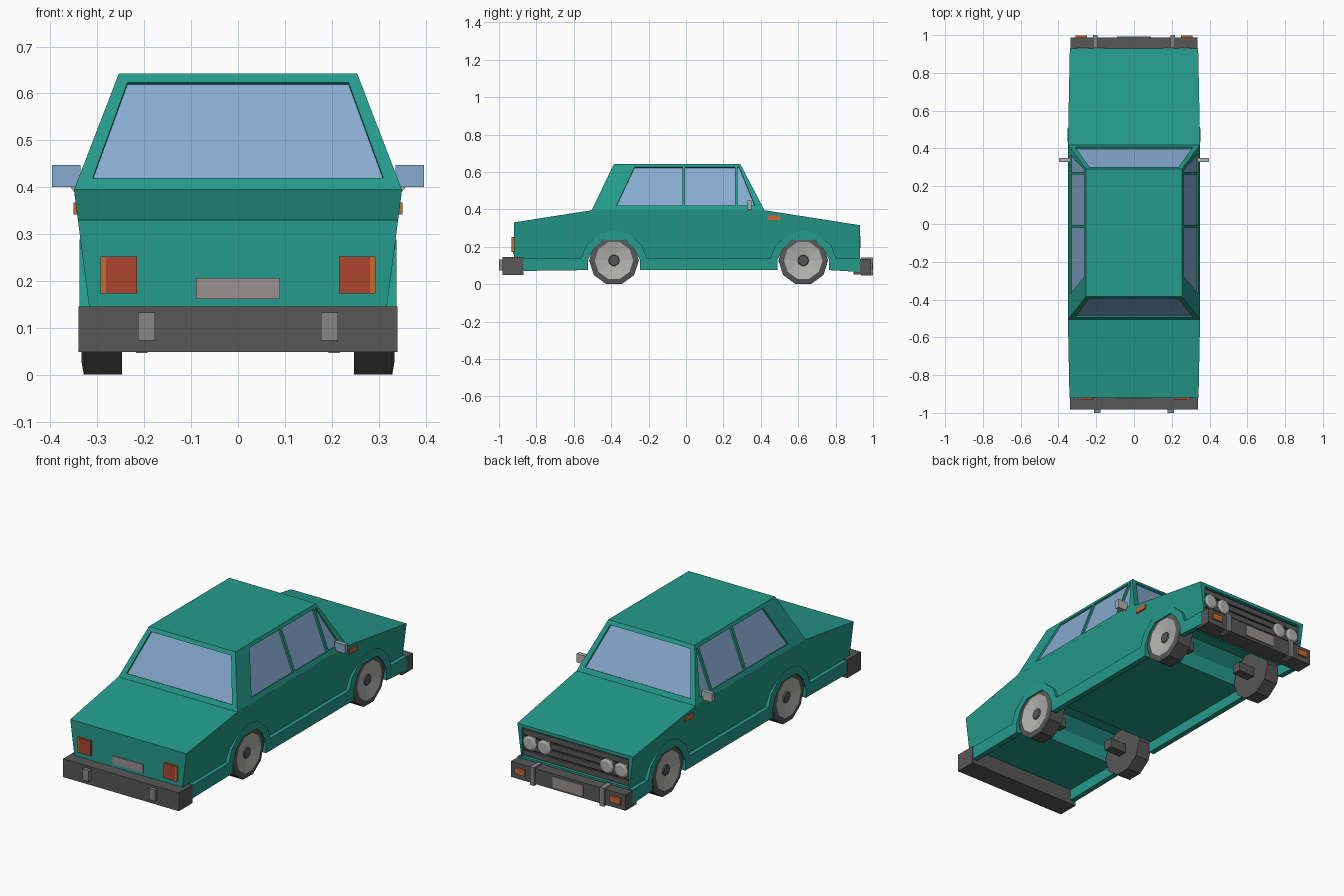
import bpy, bmesh, math
from mathutils import Vector

if "Cube" in bpy.data.objects:
    bpy.data.objects.remove(bpy.data.objects["Cube"])


def material(name, r, g, b):
    m = bpy.data.materials.new(name)
    m.diffuse_color = (r, g, b, 1)
    m.use_nodes = True
    m.node_tree.nodes["Principled BSDF"].inputs["Base Color"].default_value = m.diffuse_color
    return m


TEAL = material("teal_paint", .018, .33, .26)
GLASS = material("blue_glass", .24, .41, .62)
DARK = material("dark_grey", .095, .095, .095)
BLACK = material("grille_black", .03, .03, .03)
CHROME = material("light_grey", .45, .45, .44)
STEEL = material("mid_grey", .24, .24, .24)
PLATE = material("plate_grey", .31, .28, .28)
RED = material("red_lens", .42, .06, .03)
ORANGE = material("orange_lens", .6, .14, .03)


def finish(name, bm, *mats):
    bmesh.ops.recalc_face_normals(bm, faces=bm.faces)
    me = bpy.data.meshes.new(name)
    bm.to_mesh(me)
    bm.free()
    for m in mats:
        me.materials.append(m)
    ob = bpy.data.objects.new(name, me)
    bpy.context.collection.objects.link(ob)
    return ob


def prism(name, ring_a, ring_b, mat):
    """Solid between two matching rings of points."""
    bm = bmesh.new()
    a = [bm.verts.new(p) for p in ring_a]
    b = [bm.verts.new(p) for p in ring_b]
    bm.faces.new(a)
    bm.faces.new(b)
    for i in range(len(a)):
        j = (i + 1) % len(a)
        bm.faces.new((a[i], a[j], b[j], b[i]))
    return finish(name, bm, mat)


def box(name, xs, ys, zs, mat):
    ring = [(xs[0], ys[0]), (xs[1], ys[0]), (xs[1], ys[1]), (xs[0], ys[1])]
    return prism(name, [(x, y, zs[0]) for x, y in ring],
                 [(x, y, zs[1]) for x, y in ring], mat)


def lathe(name, profile, mats, band_mats, sides, place):
    """Revolve (along, radius) points; place maps (along, u, v) to a position."""
    bm = bmesh.new()
    rings = []
    for d, r in profile:
        ang = [2 * math.pi * i / sides for i in range(sides)]
        rings.append([bm.verts.new(place(d, r * math.cos(t), r * math.sin(t))) for t in ang])
    for k in range(len(rings) - 1):
        for i in range(sides):
            j = (i + 1) % sides
            f = bm.faces.new((rings[k][i], rings[k][j], rings[k + 1][j], rings[k + 1][i]))
            f.material_index = band_mats[k]
    bmesh.ops.remove_doubles(bm, verts=bm.verts, dist=1e-5)
    return finish(name, bm, *mats)


def cut(ob, cutters):
    for c in cutters:
        m = ob.modifiers.new("cut", 'BOOLEAN')
        m.operation, m.solver, m.object = 'DIFFERENCE', 'EXACT', c
    dg = bpy.context.evaluated_depsgraph_get()
    me = bpy.data.meshes.new_from_object(ob.evaluated_get(dg))
    ob.modifiers.clear()
    ob.data = me
    for c in cutters:
        bpy.data.objects.remove(c)


AXLES = (-.385, .627)

# Lower body with wheel wells right across and a raised floor
WELL = [(-.15, .13), (-.13, .2), (-.07, .25), (.07, .25), (.13, .2), (.15, .13)]
side = [(-.92, .13)] + [(c + y, z) for c in AXLES for y, z in WELL]
side += [(.93, .13), (.93, .315), (.42, .395), (-.505, .395), (-.92, .33)]
half = lambda z: .317 + (z - .14) * .1294
body = prism("body", [(-half(z), y, z) for y, z in side], [(half(z), y, z) for y, z in side], TEAL)
cut(body, [box("grille_cutter", (-.312, .312), (.908, 1.1), (.145, .298), TEAL)])

# Raised sills and wheel arch lips
LIP = [(-.175, .14), (-.15, .205), (-.08, .268), (0, .288), (.08, .268), (.15, .205), (.175, .14)]
OPEN = [(-.138, .075), (-.138, .13), (-.105, .195), (-.06, .235),
        (.06, .235), (.105, .195), (.138, .13), (.138, .075)]
sill = [(-.92, .07)] + [(c + y, z) for c in AXLES for y, z in OPEN] + [(.93, .065), (.93, .14)]
sill += [(c + y, z) for c in AXLES[::-1] for y, z in LIP[::-1]] + [(-.92, .14)]
for s in (-1, 1):
    prism("sill_and_arches", [(s * .308, y, z) for y, z in sill],
          [(s * .338, y, z) for y, z in sill], TEAL)
box("front_apron", (-.31, .31), (.91, .93), (.065, .14), TEAL)
box("rear_apron", (-.31, .31), (-.92, -.9), (.07, .14), TEAL)

# Cabin
ring = lambda x, y0, y1, z: [(-x, y0, z), (x, y0, z), (x, y1, z), (-x, y1, z)]
cabin = prism("cabin", ring(.35, -.505, .42, .394), ring(.254, -.385, .29, .643), TEAL)

# Windows, recessed into the sloping cabin faces
SIDE_WINDOWS = [
    [(-.372, .42), (-.275, .625), (-.02, .625), (-.02, .42)],
    [(-.005, .42), (-.005, .625), (.263, .625), (.263, .42)],
    [(.276, .42), (.276, .625), (.284, .625), (.368, .42)]]
SCREEN = [(-.31, .42), (-.236, .623), (.236, .623), (.31, .42)]
cutters = []


def window(name, pts, normal):
    n = Vector(normal).normalized()
    off = lambda d: [Vector(p) + n * d for p in pts]
    cutters.append(prism(name + "_cutter", off(-.012), off(.03), TEAL))
    prism(name, off(-.019), off(-.010), GLASS)


for s in (-1, 1):
    for pts in SIDE_WINDOWS:
        window("side_window", [(s * (.35 - (z - .395) * .387), y, z) for y, z in pts], (s, 0, .387))
window("windscreen", [(x, .42 - (z - .395) * .524, z) for x, z in SCREEN], (0, 1, .524))
window("rear_window", [(x, -.505 + (z - .395) * .484, z) for x, z in SCREEN], (0, -1, .484))
cut(cabin, cutters)

# Wheels with dished hubcaps, and axle stubs
TYRE = [(.247, 0), (.247, .133), (.329, .133), (.334, .103), (.32, .03), (.326, .027), (.326, 0)]
for c in AXLES:
    for s in (-1, 1):
        lathe("wheel", TYRE, (DARK, CHROME), (0, 0, 0, 1, 0, 0), 10,
              lambda d, u, v: (s * d, c + u, .1265 + v))
        box("axle_stub", sorted((s * .15, s * .25)), (c - .025, c + .025), (.1, .15), DARK)

# Bumpers with overriders and number plates
box("rear_bumper", (-.34, .34), (-.982, -.868), (.048, .145), DARK)
box("front_bumper", (-.337, .337), (.895, .988), (.052, .135), DARK)
box("rear_plate", (-.09, .09), (-.925, -.918), (.162, .206), PLATE)
box("front_plate", (-.09, .09), (.985, .993), (.065, .122), PLATE)

# Grille slats
box("grille_back", (-.315, .315), (.9, .912), (.14, .3), BLACK)
for i in range(4):
    z = .15 + i * .037
    box("grille_slat", (-.311, .311), (.91, .922), (z, z + .028), DARK)

# Paired lamps, markers and mirrors on both sides
for s in (-1, 1):
    span = lambda a, b: sorted((s * a, s * b))
    box("rear_overrider", span(.177, .213), (-1, -.98), (.073, .133), STEEL)
    box("front_overrider", span(.193, .218), (.935, 1), (.046, .143), STEEL)
    box("tail_lamp", span(.215, .282), (-.932, -.915), (.173, .252), RED)
    box("rear_indicator", span(.282, .293), (-.932, -.915), (.173, .252), ORANGE)
    box("front_indicator", span(.25, .31), (.985, .998), (.08, .112), ORANGE)
    box("side_marker", span(.335, .351), (.435, .505), (.342, .367), ORANGE)
    for x in (.184, .268):
        lathe("headlamp", [(.905, .04), (.928, .04), (.934, .028), (.934, 0)], (CHROME,),
              (0, 0, 0), 10, lambda d, u, v: (s * x + u, d, .225 + v))
    box("mirror_housing", span(.336, .397), (.334, .35), (.4, .447), CHROME)
    box("mirror_glass", span(.336, .397), (.329, .334), (.4, .447), GLASS)
    arm = [(.33, .385), (.345, .385), (.362, .405), (.33, .405)]
    prism("mirror_arm", [(s * x, .335, z) for x, z in arm], [(s * x, .347, z) for x, z in arm], CHROME)
